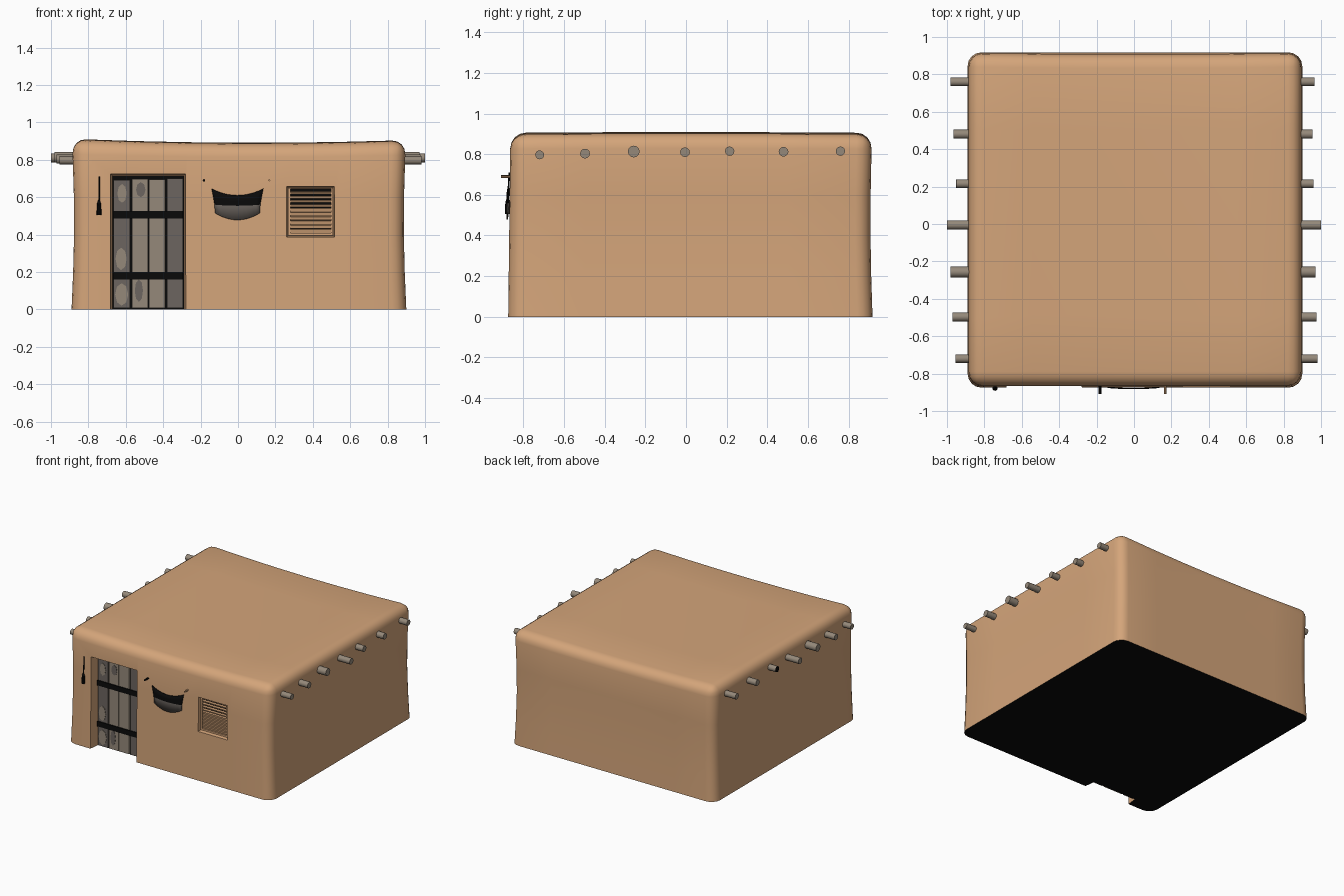
import bpy, bmesh, math
from mathutils import Matrix, Vector

if "Cube" in bpy.data.objects:
    bpy.data.objects.remove(bpy.data.objects["Cube"])


def mat(name, r, g, b):
    m = bpy.data.materials.new(name)
    m.diffuse_color = (r, g, b, 1)
    m.use_nodes = True
    m.node_tree.nodes["Principled BSDF"].inputs["Base Color"].default_value = m.diffuse_color
    return m


ADOBE = mat("adobe", .66, .376, .195)
WOOD = mat("weathered wood", .30, .25, .195)
DARK = mat("dark wood", .15, .13, .115)
BLACK = mat("black", .003, .003, .003)


def make(name, bm, *mats, smooth=True):
    bmesh.ops.recalc_face_normals(bm, faces=bm.faces)
    me = bpy.data.meshes.new(name)
    bm.to_mesh(me)
    bm.free()
    ob = bpy.data.objects.new(name, me)
    bpy.context.collection.objects.link(ob)
    for m in mats:
        me.materials.append(m)
    if smooth:
        shade(ob)
    return ob


def shade(ob):
    bpy.ops.object.select_all(action='DESELECT')
    ob.select_set(True)
    bpy.context.view_layer.objects.active = ob
    bpy.ops.object.shade_smooth_by_angle(angle=math.radians(35))


def box_bm(x0, x1, y0, y1, z0, z1):
    bm = bmesh.new()
    bmesh.ops.create_cube(bm, size=1)
    for v in bm.verts:
        v.co = Vector((x0 + (v.co.x + .5) * (x1 - x0), y0 + (v.co.y + .5) * (y1 - y0),
                       z0 + (v.co.z + .5) * (z1 - z0)))
    return bm


def box(name, x0, x1, y0, y1, z0, z1, m, tilt=0):
    bm = box_bm(x0, x1, y0, y1, z0, z1)
    if tilt:
        c = Vector(((x0 + x1) / 2, (y0 + y1) / 2, (z0 + z1) / 2))
        bmesh.ops.rotate(bm, cent=c, matrix=Matrix.Rotation(tilt, 3, 'X'), verts=bm.verts)
    return make(name, bm, m, smooth=False)


def rod(name, a, b, r, m, sides=12, r2=None):
    a, b = Vector(a), Vector(b)
    bm = bmesh.new()
    bmesh.ops.create_cone(bm, cap_ends=True, segments=sides, radius1=r,
                          radius2=r if r2 is None else r2, depth=(b - a).length)
    rot = (b - a).to_track_quat('Z', 'Y').to_matrix().to_4x4()
    bmesh.ops.transform(bm, matrix=Matrix.Translation((a + b) / 2) @ rot, verts=bm.verts)
    return make(name, bm, m)


# Body: rounded block, sliced and bent into uneven hand-built walls
bm = box_bm(-.895, .895, -.875, .918, 0, .9)
edges = [e for e in bm.edges if max(v.co.z for v in e.verts) > .5]
bmesh.ops.bevel(bm, geom=edges, offset=.075, segments=4, profile=.5, affect='EDGES')
cuts = [(Vector((c, 0, 0)), Vector((1, 0, 0))) for c in (-.55, -.28, 0, .28, .55)]
cuts += [(Vector((0, c, 0)), Vector((0, 1, 0))) for c in (-.5, 0, .5)]
cuts += [(Vector((0, 0, c)), Vector((0, 0, 1))) for c in (.2, .4, .6)]
for co, no in cuts:
    bmesh.ops.bisect_plane(bm, geom=bm.verts[:] + bm.edges[:] + bm.faces[:],
                           plane_co=co, plane_no=no, dist=1e-5)
for v in bm.verts:
    x, y, z = v.co
    f = math.sin(math.pi * z / .9)
    w = (z / .9) ** 4
    v.co.x = x * (1 - .014 * f - .003 * z) + .005
    if y > .5:
        v.co.y -= .01 * f + .01 * w * (1 - x * x)
    elif y < -.5:
        v.co.y += .012 * z
    v.co.z += w * (-.014 + .022 * x * x + .005 * (1 - y * y) - .004 * x)
body = make("adobe_body", bm, ADOBE, BLACK, smooth=False)


# Splayed recesses for the door and the window
def recess(x0, x1, z0, z1, depth_y, splay):
    bm = box_bm(x0, x1, -.95, depth_y, z0, z1)
    cx, cz = (x0 + x1) / 2, (z0 + z1) / 2
    for v in bm.verts:
        if v.co.y < -.9:
            v.co.x += math.copysign(splay, v.co.x - cx)
            v.co.z += math.copysign(splay, v.co.z - cz)
    cutter = make("recess_cutter", bm, ADOBE, smooth=False)
    cutter.hide_render = True
    bpy.context.view_layer.objects.active = body
    mod = body.modifiers.new("recess", 'BOOLEAN')
    mod.operation, mod.solver, mod.object = 'DIFFERENCE', 'EXACT', cutter
    bpy.ops.object.modifier_apply(modifier=mod.name)
    bpy.data.objects.remove(cutter)


recess(-.672, -.29, -.2, .715, -.785, .02)
recess(.268, .508, .395, .65, -.815, .02)
for p in body.data.polygons:
    p.material_index = 1 if p.normal.z < -.9 and p.center.z < .01 else 0
shade(body)

# Door: black backing, four planks, two straps
box("door_backing", -.672, -.29, -.793, -.784, .002, .714, BLACK)
planks = [(-.665, -.577, DARK, .692), (-.566, -.482, WOOD, .698),
          (-.477, -.39, WOOD, .694), (-.38, -.295, DARK, .7)]
for x0, x1, m, top in planks:
    box("door_plank", x0, x1, -.808, -.79, .008, top, m)
for z in (.16, .485):
    box("door_strap", -.665, -.295, -.816, -.806, z, z + .04, BLACK)

# Worn patches on the planks
for x, z, w, h, m in ((-.622, .08, .035, .06, WOOD), (-.625, .27, .03, .06, WOOD),
                      (-.53, .10, .022, .06, DARK), (-.62, .62, .025, .05, WOOD),
                      (-.52, .64, .025, .04, DARK)):
    bm = bmesh.new()
    bmesh.ops.create_cone(bm, cap_ends=True, segments=8, radius1=1, radius2=1, depth=.004)
    bmesh.ops.rotate(bm, matrix=Matrix.Rotation(math.pi / 2, 3, 'X'), verts=bm.verts)
    for v in bm.verts:
        v.co = Vector((x + v.co.x * w, -.809 + v.co.y, z + v.co.z * h))
    make("worn_patch", bm, m, smooth=False)

# Window: dark opening, frame and louvre slats
box("window_opening", .268, .508, -.822, -.814, .395, .65, BLACK)
for x in (.268, .496):
    box("window_frame_side", x, x + .012, -.85, -.815, .395, .65, ADOBE)
box("window_frame_sill", .268, .508, -.85, -.815, .395, .408, ADOBE)
box("window_frame_head", .268, .508, -.85, -.815, .643, .65, ADOBE)
for i in range(10):
    z = .42 + i * .0225
    h = .009 if i < 6 else .005
    box("window_slat", .278, .498, -.843, -.828, z - h, z + h, ADOBE, tilt=.25)

# Roof beams poking out of both side walls: y, left end, right end, height, radius
BEAMS = [(.76, -.98, .965, .815, .023), (.48, -.965, .955, .812, .024),
         (.215, -.95, .96, .815, .023), (-.005, -1, 1, .81, .024),
         (-.257, -.98, .97, .813, .029), (-.497, -.97, .975, .803, .024),
         (-.72, -.955, .98, .797, .022)]
for y, xl, xr, z, r in BEAMS:
    rod("roof_beam_left", (-.84, y, z), (xl, y, z), r, WOOD)
    rod("roof_beam_right", (.84, y, z), (xr, y, z), r, WOOD)
rod("charred_beam_end", (-.949, .215, .815), (-.953, .215, .815), .0225, BLACK)

# Hanging cloth between two pegs: dark upper band, grey lower band
bm = bmesh.new()
N = 10
rows = []
for k in range(4):
    row = []
    for i in range(N + 1):
        u = -1 + 2 * i / N
        s = 1 - u * u
        half, z = ((.138, .645 - .035 * s), (.129, .60 - .022 * s),
                   (.122, .56 - .006 * s), (.12, .515 - .037 * s))[k]
        row.append(bm.verts.new((u * half - .003, -.874 - .006 * s, z)))
    rows.append(row)
for k in range(3):
    for i in range(N):
        f = bm.faces.new((rows[k][i], rows[k][i + 1], rows[k + 1][i + 1], rows[k + 1][i]))
        f.material_index = 1 if k < 2 else 0
cloth = make("hanging_cloth", bm, DARK, BLACK)
sol = cloth.modifiers.new("thickness", 'SOLIDIFY')
sol.thickness, sol.offset = .006, 0
rod("left_peg", (-.182, -.85, .69), (-.182, -.91, .69), .007, BLACK, 8)
rod("right_peg", (.167, -.85, .69), (.167, -.91, .69), .006, ADOBE, 8)

# Brush hanging beside the door
rod("brush_handle", (-.743, -.875, .56), (-.743, -.87, .71), .004, BLACK, 8)
rod("brush_head", (-.743, -.878, .505), (-.743, -.878, .565), .014, BLACK, 10, .011)
rod("brush_neck", (-.743, -.878, .565), (-.743, -.877, .585), .011, BLACK, 10, .004)
